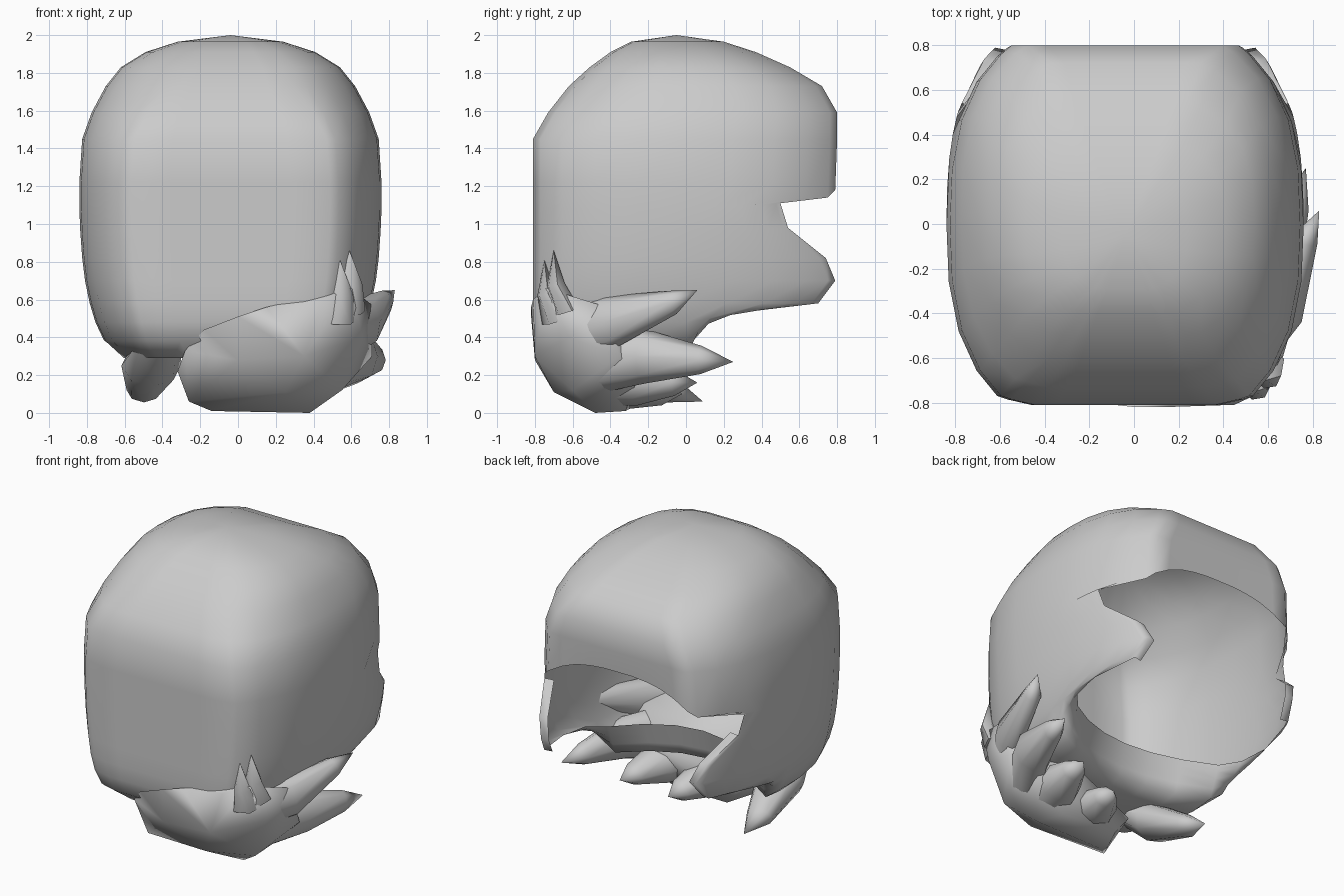
import bpy, bmesh, math
from mathutils import Vector

if "Cube" in bpy.data.objects:
    bpy.data.objects.remove(bpy.data.objects["Cube"])

CX = -0.04
N = 40      # points per ring
K = 5       # ring index where the face opening starts


def finish(bm, name, angle=60):
    bmesh.ops.recalc_face_normals(bm, faces=bm.faces)
    me = bpy.data.meshes.new(name)
    bm.to_mesh(me)
    bm.free()
    ob = bpy.data.objects.new(name, me)
    bpy.context.collection.objects.link(ob)
    for o in bpy.context.selected_objects:
        o.select_set(False)
    ob.select_set(True)
    bpy.context.view_layer.objects.active = ob
    bpy.ops.object.shade_smooth_by_angle(angle=math.radians(angle))
    return ob


def half_width(a, t, cut=0.853):
    """Half width of the barrel-shaped plan at relative depth t (-1..1)."""
    return a * (1 - abs(cut * t) ** 2.6) ** (1 / 2.6)


def ring(a, y0, y1, cut=0.853):
    """Barrel ring with flat ends, starting at +y, as (x, y) pairs."""
    c, b = (y0 + y1) / 2, (y1 - y0) / 2
    q = N // 8
    end = half_width(a, 1, cut)
    right = [(end * i / q, 1) for i in range(q)]
    for i in range(2 * q + 1):
        t = math.cos(math.pi * i / (2 * q))
        right.append((half_width(a, t, cut), max(t, -0.97)))
    right += [(end * (q - i) / q, -1) for i in range(1, q + 1)]
    full = right + [(-x, t) for x, t in right[-2:0:-1]]
    return [(x, c + b * t) for x, t in full]


# --- Head shell: closed rings over the crown, open rows around the face ---
bm = bmesh.new()
crown = [  # z, half width, back y, front y, end cut
    (1.965, 0.28, -0.29, 0.20, 0.95), (1.91, 0.45, -0.40, 0.37, 0.95),
    (1.83, 0.58, -0.51, 0.55, 0.94), (1.73, 0.66, -0.62, 0.72, 0.93),
    (1.59, 0.735, -0.73, 0.80, 0.89), (1.45, 0.785, -0.81, 0.80, 0.86),
    (1.22, 0.80, -0.81, 0.79, 0.853)]
brow = (1.31, 1.31, 1.30, 1.28, 1.24, 1.18, 1.14, 1.14)
pole = bm.verts.new((CX, -0.05, 2.0))
prev = None
for z, a, y0, y1, cut in crown:
    row = []
    for i, (x, y) in enumerate(ring(a, y0, y1, cut)):
        j = min(i, N - i)
        zz = brow[j] if z == 1.22 and j < len(brow) else z
        row.append(bm.verts.new((CX + x, y, zz)))
    for i in range(N):
        j = (i + 1) % N
        bm.faces.new((pole, row[i], row[j]) if prev is None
                     else (prev[i], row[i], row[j], prev[j]))
    prev = row

side_rows = [  # back z, half width, back y, end y, end z
    (1.08, 0.80, -0.81, 0.50, 1.11), (0.96, 0.795, -0.81, 0.54, 0.98),
    (0.82, 0.785, -0.81, 0.74, 0.82), (0.70, 0.77, -0.81, 0.79, 0.70),
    (0.58, 0.745, -0.81, 0.70, 0.58), (0.48, 0.715, -0.80, 0.40, 0.545),
    (0.38, 0.67, -0.77, 0.20, 0.535), (0.29, 0.57, -0.66, 0.09, 0.52)]
prev = prev[K:N - K + 1]
curl_prev = None
for n, (zb, a, y0, ye, ze) in enumerate(side_rows):
    pts = ring(a, y0, 0.81)[K:N - K + 1]
    row = []
    for x, y in pts:
        f = max(0, y) / 0.81
        if y > 0:
            y = f * ye
            x = math.copysign(half_width(a, y / 0.87), x)
        row.append(bm.verts.new((CX + x, y, zb + (ze - zb) * f)))
    for i in range(len(row) - 1):
        bm.faces.new((prev[i], row[i], row[i + 1], prev[i + 1]))
    # rolled inner lip of the sideburns
    if 1 <= n <= 4:
        curl = [bm.verts.new((CX + (v.co.x - CX) * 0.91, v.co.y - 0.01, v.co.z))
                for v in (row[0], row[-1])]
        if curl_prev:
            for s, e in ((0, 0), (1, -1)):
                bm.faces.new((prev[e], row[e], curl[s], curl_prev[s]))
        curl_prev = curl
    prev = row
# underside joining left and right, bowed back at the nape
m = len(prev)
C = 6
strips = []
for i in range(m // 2):
    l, r = prev[i], prev[m - 1 - i]
    w = max(0.0, (l.co.y + 0.66) / 0.75)
    line = [l]
    for c in range(1, C):
        s = 2 * c / C - 1
        p = l.co.lerp(r.co, c / C)
        p.y -= 0.22 * w * (1 - s * s)
        p.z += 0.04 * w * (1 - s * s)
        line.append(bm.verts.new(p))
    strips.append(line + [r])
    if i:
        for c in range(C):
            bm.faces.new((strips[-2][c], strips[-1][c], strips[-1][c + 1], strips[-2][c + 1]))
bmesh.ops.remove_doubles(bm, verts=bm.verts, dist=0.0005)
finish(bm, "hair_shell", 80)

# --- Gathered hair body wrapped around the lower right of the shell ---
body = [(-0.32, -0.62, 0.22), (-0.26, -0.60, 0.06), (-0.14, -0.50, 0.01),
        (0.38, -0.48, 0.0), (0.30, -0.32, 0.01), (-0.10, -0.30, 0.02),
        (-0.28, -0.72, 0.33), (-0.18, -0.80, 0.44), (0.0, -0.82, 0.51), (0.15, -0.82, 0.56),
        (0.0, -0.80, 0.28), (0.35, -0.80, 0.30), (0.45, -0.81, 0.60),
        (0.60, -0.74, 0.66), (0.66, -0.62, 0.40), (0.55, -0.60, 0.12),
        (0.71, -0.45, 0.57), (0.71, -0.35, 0.30), (0.25, -0.70, 0.11),
        (0.62, -0.25, 0.2), (-0.25, -0.35, 0.2), (0.3, -0.2, 0.3)]
bm = bmesh.new()
for p in body:
    bm.verts.new(p)
bmesh.ops.convex_hull(bm, input=bm.verts)
finish(bm, "gathered_hair", 90)


# --- Pointed locks: tapered lofts along a short path ---
def lock(name, path, sizes, sides=8):
    bm = bmesh.new()
    pts = [Vector(p) for p in path]
    rows = []
    for i, (w, h) in enumerate(sizes):
        d = (pts[i + 1] - pts[max(i - 1, 0)]).normalized()
        u = d.cross(Vector((0, 0, 1))).normalized()
        v = u.cross(d)
        rows.append([bm.verts.new(pts[i] + u * w * math.cos(t) + v * h * math.sin(t))
                     for t in (2 * math.pi * k / sides for k in range(sides))])
    tip = bm.verts.new(pts[-1])
    for i in range(sides):
        j = (i + 1) % sides
        for a, b in zip(rows, rows[1:]):
            bm.faces.new((a[i], a[j], b[j], b[i]))
        bm.faces.new((rows[-1][i], rows[-1][j], tip))
    bm.faces.new(rows[0])
    finish(bm, name)


lock("lock_upper", [(0.48, -0.66, 0.44), (0.67, -0.40, 0.48), (0.765, -0.07, 0.585), (0.83, 0.06, 0.65)],
     [(0.08, 0.16), (0.09, 0.14), (0.06, 0.065)])
lock("lock_side", [(0.42, -0.58, 0.28), (0.63, -0.22, 0.30), (0.72, 0.08, 0.28), (0.77, 0.25, 0.27)],
     [(0.13, 0.20), (0.12, 0.145), (0.065, 0.075)])
lock("lock_under", [(0.32, -0.48, 0.18), (0.39, -0.25, 0.17), (0.44, -0.06, 0.16), (0.46, 0.06, 0.16)],
     [(0.16, 0.14), (0.14, 0.13), (0.08, 0.07)])
lock("lock_inner", [(0.0, -0.48, 0.18), (0.08, -0.28, 0.13), (0.13, -0.12, 0.11), (0.15, -0.02, 0.10)],
     [(0.16, 0.14), (0.14, 0.11), (0.08, 0.07)])
lock("lock_left", [(-0.42, -0.56, 0.36), (-0.46, -0.36, 0.25), (-0.50, -0.08, 0.12), (-0.50, 0.09, 0.06)],
     [(0.12, 0.06), (0.16, 0.12), (0.09, 0.07)])
for k, (x, y, z) in enumerate([(0.54, -0.75, 0.81), (0.59, -0.70, 0.86)]):
    lock("stray_lock_%d" % (k + 1), [(x - 0.01, y + 0.06, z - 0.32), (x + 0.01, y + 0.01, z - 0.18), (x, y, z)],
         [(0.10, 0.07), (0.06, 0.05)], 6)
